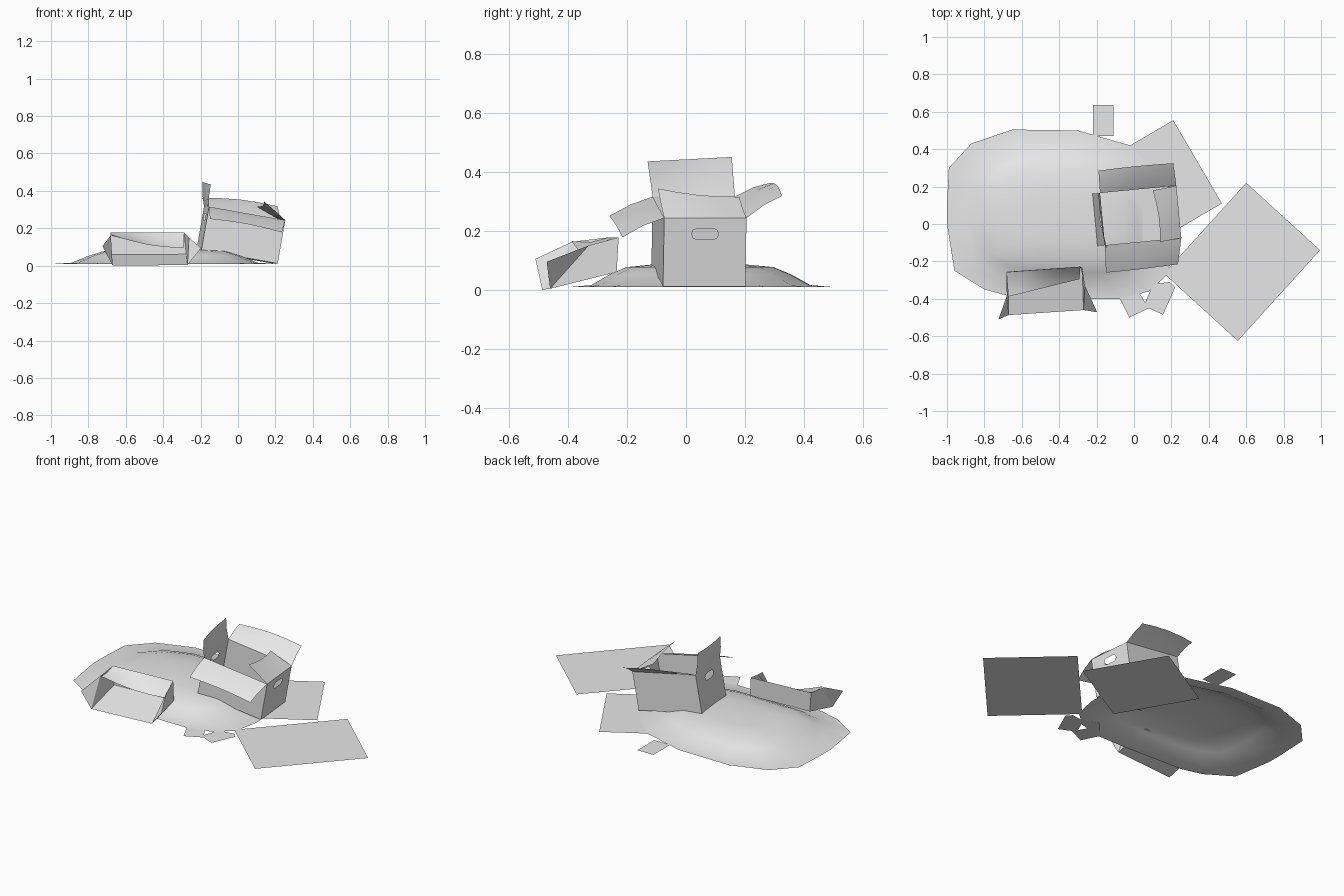
import bpy, bmesh, math
from mathutils import Matrix, Vector

if "Cube" in bpy.data.objects:
    bpy.data.objects.remove(bpy.data.objects["Cube"])

GREY = (0.8, 0.8, 0.8, 1)
mat = bpy.data.materials.new("plain grey")
mat.use_nodes = True
mat.diffuse_color = GREY
mat.node_tree.nodes["Principled BSDF"].inputs["Base Color"].default_value = GREY


def finish(name, bm, smooth=None):
    bmesh.ops.remove_doubles(bm, verts=bm.verts, dist=0.0005)
    mesh = bpy.data.meshes.new(name)
    bm.to_mesh(mesh)
    bm.free()
    mesh.materials.append(mat)
    ob = bpy.data.objects.new(name, mesh)
    bpy.context.collection.objects.link(ob)
    if smooth:
        bpy.ops.object.select_all(action='DESELECT')
        ob.select_set(True)
        bpy.context.view_layer.objects.active = ob
        bpy.ops.object.shade_smooth_by_angle(angle=math.radians(smooth))
    return ob


def face(bm, pts):
    return bm.faces.new([bm.verts.new(p) for p in pts])


def holed_face(bm, outer, hole, normal):
    """Fill an outline that has one opening in it."""
    edges = []
    for loop in (outer, hole):
        vs = [bm.verts.new(p) for p in loop]
        edges += [bm.edges.new((vs[i - 1], vs[i])) for i in range(len(vs))]
    bmesh.ops.triangle_fill(bm, use_beauty=True, use_dissolve=False,
                            edges=edges, normal=normal)


def bent_panel(bm, a, b, c, d, bow, n=4):
    """Panel from hinge a-b to free edge d-c, bowed along its width and depth."""
    a, b, c, d, bow = map(Vector, (a, b, c, d, bow))
    rows = []
    for j in range(3):
        v = j / 2
        row = []
        for i in range(n + 1):
            u = i / n
            p = a.lerp(b, u).lerp(d.lerp(c, u), v)
            row.append(bm.verts.new(p + bow * (v * math.sin(math.pi * u) + 0.6 * math.sin(math.pi * v))))
        rows.append(row)
    for r, s in zip(rows, rows[1:]):
        for i in range(n):
            bm.faces.new((r[i], r[i + 1], s[i + 1], s[i]))


# Low mound: rings of one outline shrinking towards the top
outline = [(-1, .1), (-.99, .3), (-.87, .43), (-.65, .505), (-.3, .5), (-.02, .42),
           (.13, .28), (.2, .08), (.21, -.12), (.18, -.27), (.08, -.36), (-.07, -.4),
           (-.25, -.4), (-.67, -.385), (-.8, -.35), (-.96, -.25), (-1, 0)]
cx, cy = -.38, .04
bm = bmesh.new()
rings = []
for scale, z in ((1, .009), (.82, .016), (.68, .052), (.55, .077), (.3, .088)):
    rings.append([bm.verts.new((cx + (x - cx) * scale, cy + (y - cy) * scale, z)) for x, y in outline])
count = len(outline)
for r, s in zip(rings, rings[1:]):
    for i in range(count):
        k = (i + 1) % count
        bm.faces.new((r[k], r[i], s[i], s[k]))
top = bm.verts.new((cx, cy, .092))
for i in range(count):
    bm.faces.new((rings[-1][(i + 1) % count], rings[-1][i], top))
bmesh.ops.recalc_face_normals(bm, faces=bm.faces)
finish("mound", bm, 60)

# Flat sheets lying on the ground
sheets = {
    "large_sheet": ([(.6, .22), (.16, -.265), (.555, -.625), (.995, -.14)], .007),
    "middle_sheet": ([(.21, .555), (-.235, .295), (.025, -.15), (.47, .11)], .006),
    "small_tab": ([(-.22, .635), (-.22, .47), (-.11, .47), (-.11, .635)], .008),
}
for name, (pts, z) in sheets.items():
    bm = bmesh.new()
    face(bm, [(x, y, z) for x, y in pts])
    finish(name, bm)

# Torn scrap with a three-cornered hole
bm = bmesh.new()
scrap = [(-.08, -.39), (-.025, -.5), (.08, -.45), (.155, -.485), (.22, -.34), (.19, -.31), (.12, -.32), (.02, -.28)]
holed_face(bm, [(x, y, .008) for x, y in scrap],
           [(x, y, .008) for x, y in [(.03, -.37), (.06, -.42), (.09, -.35)]], (0, 0, 1))
finish("torn_scrap", bm)

# Open box, tilted, with a grip hole in both end walls
W, D, H = .208, .14, .235
M = (Matrix.Translation((-.005, .042, .048)) @ Matrix.Rotation(math.radians(5.5), 4, 'Z')
     @ Matrix.Rotation(math.radians(10), 4, 'Y'))
bm = bmesh.new()
face(bm, [(-W, -D, 0), (W, -D, 0), (W, D, 0), (-W, D, 0)])
for s in (-1, 1):
    face(bm, [(-W, s * D, 0), (W, s * D, 0), (W, s * D, H), (-W, s * D, H)])
    grip = []
    for side in (1, -1):
        for k in range(5):
            a = math.pi * (k / 4 - .5)
            grip.append((s * W, side * (.027 + .019 * math.cos(a)), .18 + side * .019 * math.sin(a)))
    holed_face(bm, [(s * W, -D, 0), (s * W, D, 0), (s * W, D, H), (s * W, -D, H)], grip, (s, 0, 0))
bmesh.ops.remove_doubles(bm, verts=bm.verts, dist=0.0005)
bmesh.ops.recalc_face_normals(bm, faces=bm.faces)
bm.transform(M)
finish("open_box", bm)

# Box flaps, hinged on the rim
rim = {(sx, sy): M @ Vector((sx * W, sy * D, H)) for sx in (-1, 1) for sy in (-1, 1)}
flaps = {
    "front_flap": ((-1, -1), (1, -1), (.235, -.215, .178), (-.15, -.26, .25), (0, -.003, .01)),
    "back_flap": ((1, 1), (-1, 1), (-.19, .285, .362), (.21, .325, .318), (0, .004, .014)),
    "right_flap": ((-1, 1), (-1, -1), (-.145, -.13, .435), (-.19, .155, .45), (-.008, 0, 0)),
    "left_flap": ((1, -1), (1, 1), (.1, .18, .315), (.14, -.095, .343), (.012, 0, -.008)),
}
for name, (a, b, c, d, bow) in flaps.items():
    bm = bmesh.new()
    bent_panel(bm, rim[a], rim[b], c, d, bow)
    finish(name, bm, 40)

# Second carton lying on its side, open to the front, with splayed ends
fl, fr = (-.67, -.487, 0), (-.27, -.46, .004)
bl, br = (-.675, -.255, .06), (-.277, -.235, .06)
tl, tr = (-.682, -.257, .178), (-.287, -.228, .178)
bm = bmesh.new()
face(bm, [fl, fr, br, bl])
face(bm, [bl, br, tr, tl])
finish("carton_base_and_back", bm)

bm = bmesh.new()
mid_l = (-.68, -.385, .163)
face(bm, [fl, bl, tl, mid_l])
face(bm, [fl, mid_l, (-.725, -.51, .105)])
finish("carton_right_end", bm)

bm = bmesh.new()
mid_r = (-.262, -.33, .15)
face(bm, [br, fr, mid_r, tr])
face(bm, [fr, (-.197, -.472, .095), mid_r])
finish("carton_left_end", bm)

bm = bmesh.new()
bent_panel(bm, tl, tr, (-.292, -.295, .095), (-.672, -.388, .165), (0, 0, -.018))
finish("carton_top_flap", bm, 40)
